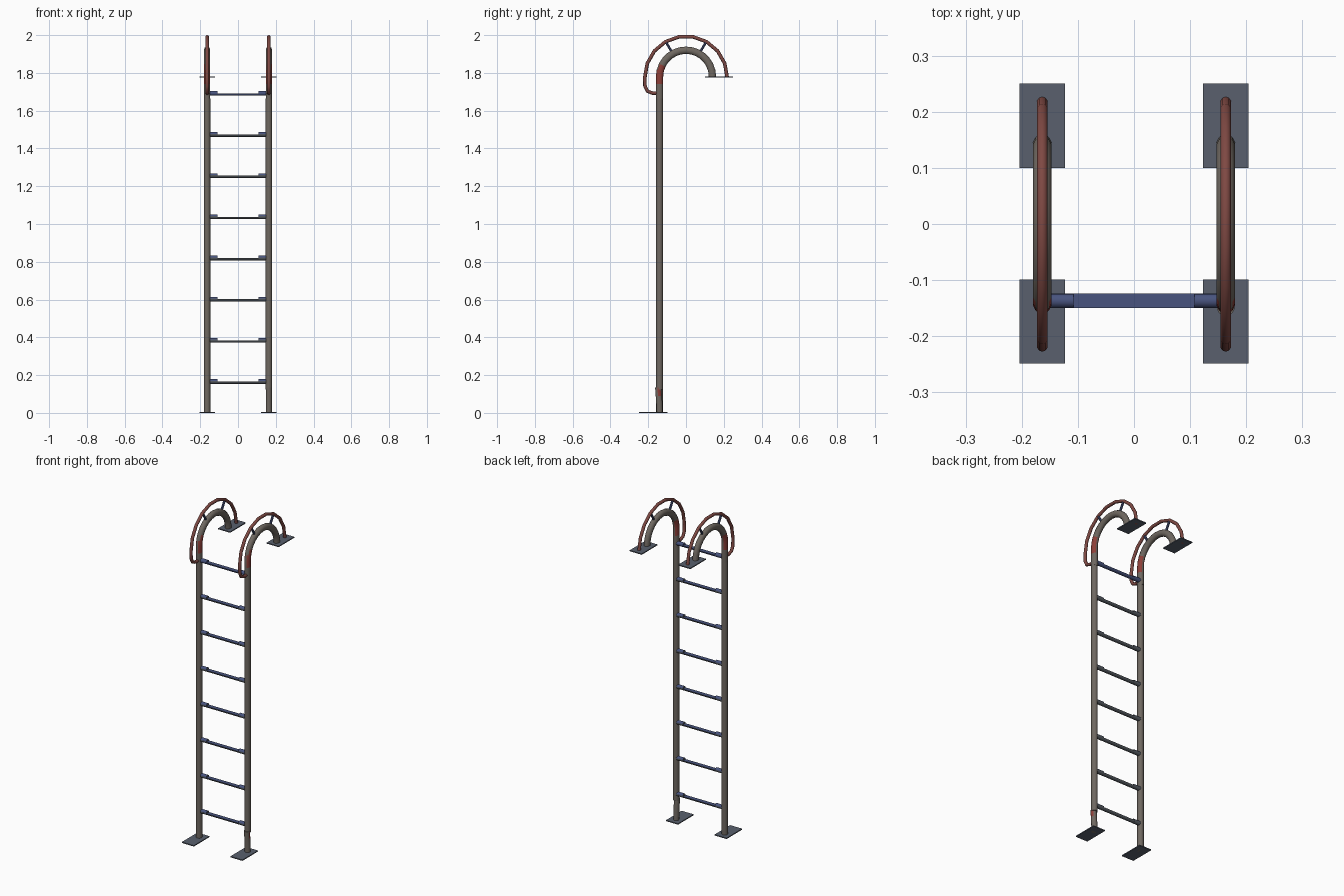
import bpy, bmesh, math
from mathutils import Vector

cube = bpy.data.objects.get("Cube")
if cube:
    bpy.data.objects.remove(cube, do_unlink=True)


def material(name, rgb):
    m = bpy.data.materials.new(name)
    m.use_nodes = True
    m.diffuse_color = (*rgb, 1)
    bsdf = m.node_tree.nodes["Principled BSDF"]
    bsdf.inputs["Base Color"].default_value = (*rgb, 1)
    bsdf.inputs["Roughness"].default_value = 0.6
    return m


STEEL = material("warm grey steel", (0.16, 0.14, 0.12))
RED = material("faded red paint", (0.21, 0.066, 0.056))
MARK = material("red mark", (0.27, 0.05, 0.04))
BLUE = material("blue steel", (0.065, 0.088, 0.21))
SLATE = material("slate rung", (0.092, 0.105, 0.12))
PLATE = material("plate grey", (0.10, 0.118, 0.155))

RAIL_X, RAIL_Y, ARC_Z, ARC_R = 0.1635, -0.14, 1.78, 0.14


def finish(name, bm, mats, rule=None):
    """Turn a bmesh into an object; rule picks a material index per face."""
    bmesh.ops.recalc_face_normals(bm, faces=bm.faces)
    for f in bm.faces:
        f.material_index = rule(f) if rule else 0
    mesh = bpy.data.meshes.new(name)
    bm.to_mesh(mesh)
    bm.free()
    for m in mats:
        mesh.materials.append(m)
    obj = bpy.data.objects.new(name, mesh)
    bpy.context.collection.objects.link(obj)
    bpy.ops.object.select_all(action="DESELECT")
    obj.select_set(True)
    bpy.context.view_layer.objects.active = obj
    bpy.ops.object.shade_smooth_by_angle(angle=math.radians(40))
    return obj


def tube(name, path, width, depth, mats, side=(1, 0, 0), sides=12, rule=None, half=False):
    """Sweep an oval, or its lower half, along a path square to the side axis."""
    bm = bmesh.new()
    path = [Vector(p) for p in path]
    side = Vector(side)
    if half:
        angles = [math.pi + math.pi * k / (sides - 1) for k in range(sides)]
    else:
        angles = [math.tau * (k + 0.5) / sides for k in range(sides)]
    rings = []
    for i, p in enumerate(path):
        before = (p - path[i - 1]).normalized() if i else None
        after = (path[i + 1] - p).normalized() if i + 1 < len(path) else None
        along = ((before or after) + (after or before)).normalized()
        up = along.cross(side).normalized()
        across = up.cross(along)
        rings.append([bm.verts.new(p + width * math.cos(a) * across + depth * math.sin(a) * up)
                      for a in angles])
    for r0, r1 in zip(rings, rings[1:]):
        for k in range(sides):
            n = (k + 1) % sides
            bm.faces.new((r0[k], r0[n], r1[n], r1[k]))
    bm.faces.new(rings[0])
    bm.faces.new(rings[-1])
    return finish(name, bm, mats, rule)


def plate(name, x, y, z):
    bm = bmesh.new()
    bmesh.ops.create_cube(bm, size=1)
    bmesh.ops.scale(bm, vec=(0.081, 0.15, 0.006), verts=bm.verts)
    bmesh.ops.translate(bm, vec=(x, y, z + 0.003), verts=bm.verts)
    return finish(name, bm, [PLATE])


def arc(x, z, radius, steps):
    """Half circle from the front, over the top, to the back."""
    return [(x, -radius * math.cos(math.pi * i / steps),
             z + radius * math.sin(math.pi * i / steps)) for i in range(steps + 1)]


def hook_mark(f):
    # worn paint on the flanks near the foot of the bend
    c = f.calc_center_median()
    return int(c.y < -0.1 and 1.75 < c.z < 1.83 and abs(f.normal.x) > 0.4)


def foot_mark(f):
    # red scrape on the outer flank of the loose foot
    return int(f.calc_center_median().z > 0.09 and f.normal.x > 0.6 and f.normal.y > -0.4)


def top_blue(f):
    return int(f.normal.z > 0.4)


for label, s in (("left", 1), ("right", -1)):
    x = s * RAIL_X
    plate(label + "_foot_plate", x, -0.174, 0)
    plate(label + "_roof_plate", x, 0.175, ARC_Z - 0.004)

    # upright, broken near the foot on the left side
    base = 0.125 if s > 0 else 0.0
    tube(label + "_rail", [(x, RAIL_Y, base), (x, RAIL_Y, 1.664)], 0.0175, 0.0185, [STEEL])
    if s > 0:
        tube("left_rail_foot", [(x, RAIL_Y, 0), (x, RAIL_Y - 0.001, 0.05),
                                (x, RAIL_Y - 0.004, 0.09), (x, RAIL_Y - 0.007, 0.135)],
             0.0165, 0.017, [STEEL, MARK], rule=foot_mark)

    # hooked top pipe
    tube(label + "_hook", [(x, RAIL_Y, 1.664), (x, RAIL_Y, 1.74)] + arc(x, ARC_Z, ARC_R, 14),
         0.017, 0.02, [STEEL, MARK], rule=hook_mark)

    # grab rail looping over the hook
    lead = [(x, -0.145, 1.693), (x, -0.178, 1.693), (x, -0.204, 1.703), (x, -0.217, 1.73)]
    tube(label + "_grab_rail", lead + arc(x, 1.776, 0.218, 9), 0.0095, 0.0095, [RED], sides=10)

    # struts between hook and grab rail
    for end, t in (("front", -1), ("back", 1)):
        a = t * math.radians(30)
        ray = [(x, r * math.sin(a), ARC_Z + r * math.cos(a)) for r in (ARC_R, 0.211)]
        tube(f"{label}_{end}_strut", ray, 0.007, 0.007, [BLUE], sides=8)

# half-round rungs with flat treads and full-round sleeves at both ends
for i in range(8):
    y, z = RAIL_Y + 0.003, 0.166 + i * 0.218
    top_rung = i == 7
    mats = [BLUE] if top_rung else [SLATE, BLUE]
    rule = None if top_rung else top_blue
    tube(f"rung_{i + 1}", [(-0.15, y, z), (0.15, y, z)], 0.0128, 0.0125, mats,
         side=(0, 1, 0), sides=8, rule=rule, half=True)
    for label, s in (("left", 1), ("right", -1)):
        tube(f"{label}_rung_sleeve_{i + 1}", [(s * 0.108, y, z), (s * 0.155, y, z)],
             0.013, 0.013, mats, side=(0, 1, 0), rule=rule)
